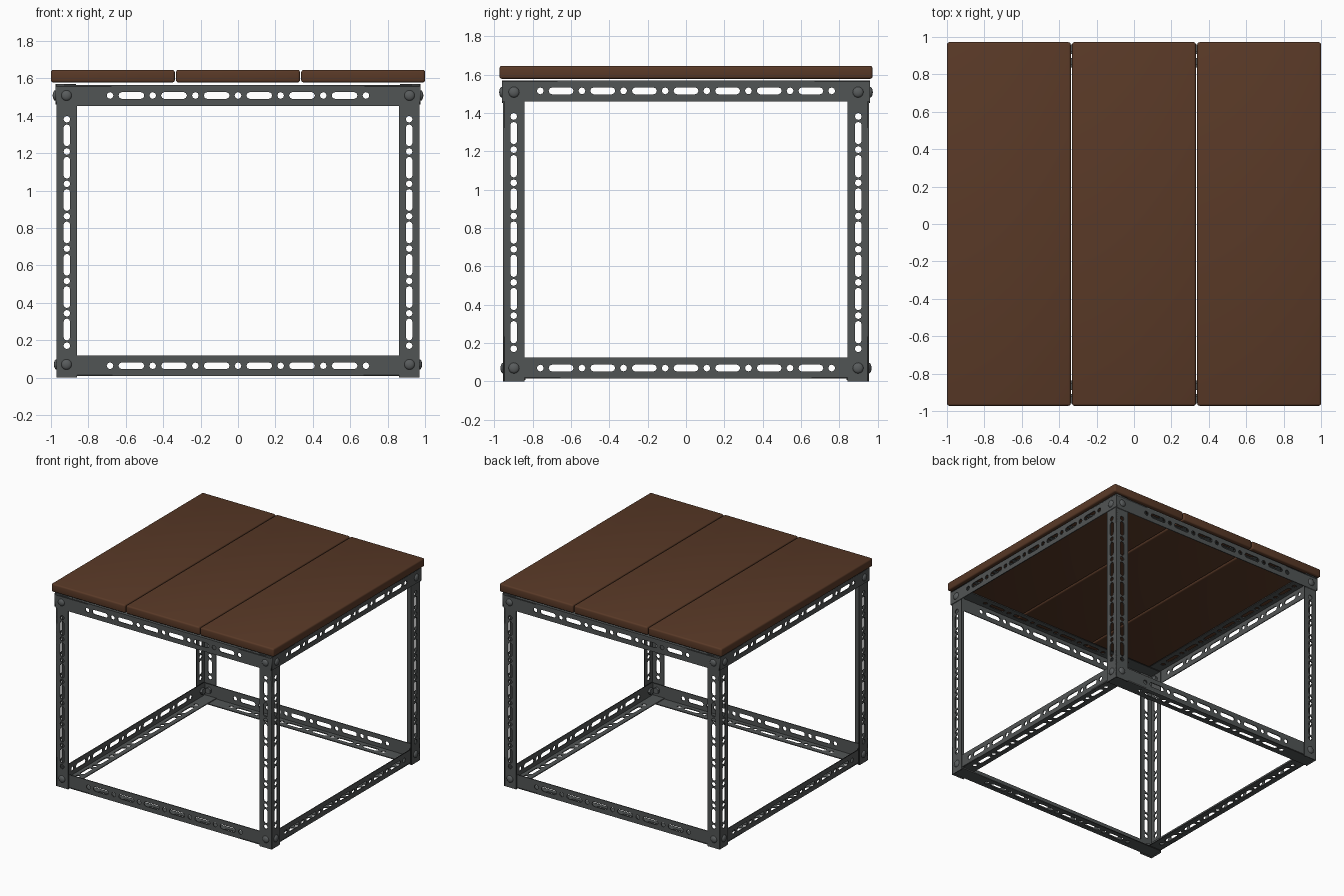
import bpy, bmesh, math
from mathutils import Matrix, Vector

if "Cube" in bpy.data.objects:
    bpy.data.objects.remove(bpy.data.objects["Cube"])

T, W = 0.007, 0.11          # plate thickness and flange width


def material(name, rgb):
    m = bpy.data.materials.new(name)
    m.diffuse_color = (*rgb, 1)
    m.use_nodes = True
    m.node_tree.nodes["Principled BSDF"].inputs["Base Color"].default_value = m.diffuse_color
    return m


IRON = material("dark iron", (0.083, 0.090, 0.090))
STEEL = material("bolt steel", (0.100, 0.108, 0.110))
WOOD = material("brown wood", (0.100, 0.041, 0.020))


def add_object(name, bm, mat):
    bmesh.ops.recalc_face_normals(bm, faces=bm.faces)
    me = bpy.data.meshes.new(name)
    bm.to_mesh(me)
    bm.free()
    me.materials.append(mat)
    ob = bpy.data.objects.new(name, me)
    bpy.context.collection.objects.link(ob)
    return ob


def smooth(ob, angle=35):
    bpy.ops.object.select_all(action='DESELECT')
    ob.select_set(True)
    bpy.context.view_layer.objects.active = ob
    bpy.ops.object.shade_smooth_by_angle(angle=math.radians(angle))


def slot_outline(cx, cy, half, r):
    """Rounded slot; half = 0 gives a round hole."""
    pts = []
    n = 4
    for side in (1, -1):
        for i in range(n + (1 if half else 0)):
            a = -math.pi / 2 + math.pi * i / n + (0 if side > 0 else math.pi)
            pts.append((cx + side * half + r * math.cos(a), cy + r * math.sin(a)))
    return pts


def flange_mesh(length, pitch, slot_len, first):
    """Flat strip u = 0..length, v = 0..W, pierced by slots and round holes."""
    outlines = [[(0, 0), (length, 0), (length, W), (0, W)]]
    n = int(length / pitch) + 1
    r = 0.018
    for k in range(-n, n + 1):
        for c, half in ((first + k * pitch, slot_len / 2 - r),
                        (first + (k + 0.5) * pitch, 0)):
            if 0.13 + half < c < length - 0.13 - half:
                outlines.append(slot_outline(c, W * 0.5, half, r))
    cu = bpy.data.curves.new("flange", 'CURVE')
    cu.dimensions, cu.fill_mode, cu.extrude = '2D', 'BOTH', T / 2
    for pts in outlines:
        s = cu.splines.new('POLY')
        s.points.add(len(pts) - 1)
        for p, (x, y) in zip(s.points, pts):
            p.co = (x, y, 0, 1)
        s.use_cyclic_u = True
    ob = bpy.data.objects.new("flange", cu)
    bpy.context.collection.objects.link(ob)
    me = bpy.data.meshes.new_from_object(
        ob.evaluated_get(bpy.context.evaluated_depsgraph_get()))
    bpy.data.objects.remove(ob)
    bpy.data.curves.remove(cu)
    return me


def angle_iron(name, flange, origin, along, a, b):
    """L-section: both flanges share the outer corner line at origin."""
    bm = bmesh.new()
    along, a, b, o = (Vector(v) for v in (along, a, b, origin))
    for v_axis, n_axis in ((a, b), (b, a)):
        start = len(bm.verts)
        bm.from_mesh(flange)
        bm.verts.ensure_lookup_table()
        for v in bm.verts[start:]:
            u, w, n = v.co
            v.co = o + along * u + v_axis * w + n_axis * (n + T / 2)
    bmesh.ops.remove_doubles(bm, verts=bm.verts, dist=1e-5)
    add_object(name, bm, IRON)


def bolt(name, pos, normal):
    """Domed head outside, hex nut inside."""
    bm = bmesh.new()
    rot = Vector((0, 0, 1)).rotation_difference(Vector(normal)).to_matrix().to_4x4()
    m = Matrix.Translation(pos) @ rot
    bmesh.ops.create_uvsphere(bm, u_segments=16, v_segments=8, radius=1,
                              matrix=m @ Matrix.Diagonal((0.028, 0.028, 0.014, 1)))
    bmesh.ops.create_cone(bm, cap_ends=True, segments=6, radius1=0.026, radius2=0.026,
                          depth=0.02, matrix=m @ Matrix.Translation((0, 0, -0.026)))
    smooth(add_object(name, bm, STEEL))


# flange patterns
LX, LY = 0.970, 0.953        # outer faces of the legs
leg_f = flange_mesh(1.556, 0.173, 0.117, 0.257)
names = {(-1, -1): "front_left", (1, -1): "front_right",
         (-1, 1): "back_left", (1, 1): "back_right"}

# legs and corner bolts
for (sx, sy), n in names.items():
    angle_iron(n + "_leg", leg_f, (sx * LX, sy * LY, 0), (0, 0, 1), (-sx, 0, 0), (0, -sy, 0))
    for z, out, lab in ((0.07, 0, "lower"), (1.508, T, "upper")):
        bolt(f"{n}_{lab}_bolt_y", (sx * 0.917, sy * (LY + out), z), (0, sy, 0))
        bolt(f"{n}_{lab}_bolt_x", (sx * (LX + out), sy * 0.897, z), (sx, 0, 0))

# rails: the lower ones sit inside the legs, the upper ones outside
for lab, off, zx, zy, up in (("lower", -T, 0.008, 0.015, 1), ("upper", T, 1.563, 1.570, -1)):
    hx = LX if up < 0 else LX - T
    hy = LY + T if up < 0 else LY - 2 * T
    fx = flange_mesh(2 * hx, 0.228, 0.138, hx + 0.114)
    fy = flange_mesh(2 * hy, 0.217, 0.130, hy)
    for s, n in ((-1, "front"), (1, "back")):
        angle_iron(f"{n}_{lab}_rail", fx, (-hx, s * (LY + off), zx),
                   (1, 0, 0), (0, -s, 0), (0, 0, up))
    for s, n in ((-1, "left"), (1, "right")):
        angle_iron(f"{n}_{lab}_rail", fy, (s * (LX + off), -hy, zy),
                   (0, 1, 0), (-s, 0, 0), (0, 0, up))

# three top planks with rounded edges
for i, n in enumerate(("left", "middle", "right")):
    bm = bmesh.new()
    x = (i - 1) * 0.669
    bmesh.ops.create_cube(bm, size=1, matrix=Matrix.Translation((x, 0, 1.6115))
                          @ Matrix.Diagonal((0.662, 1.944, 0.067, 1)))
    bmesh.ops.bevel(bm, geom=bm.edges[:], offset=0.012, segments=3, profile=0.5,
                    affect='EDGES')
    smooth(add_object(n + "_plank", bm, WOOD), 40)
